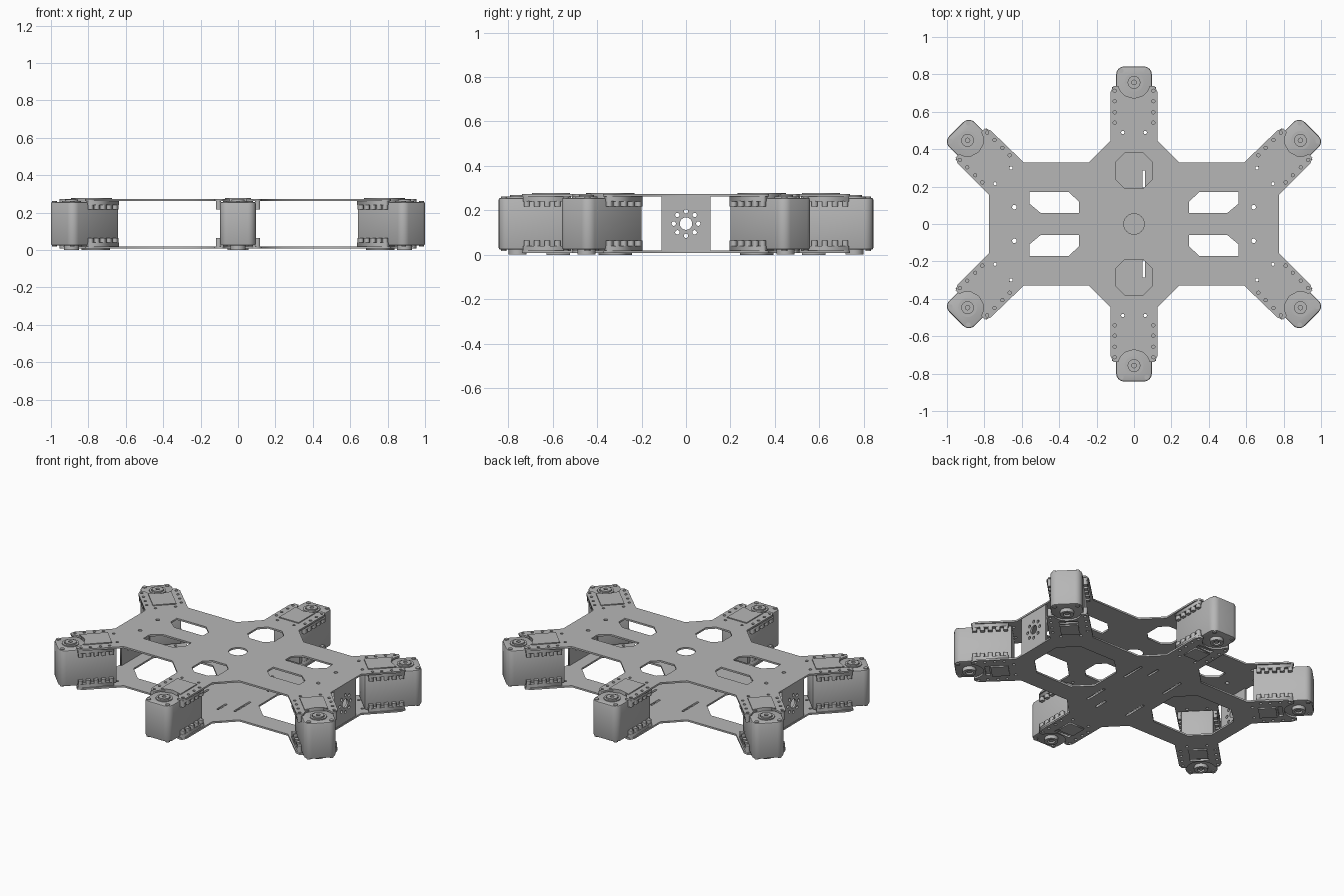
import bpy, bmesh
from math import sin, cos, pi, radians
from mathutils import Matrix, Vector

if "Cube" in bpy.data.objects:
    bpy.data.objects.remove(bpy.data.objects["Cube"])

grey = bpy.data.materials.new("plain grey")
grey.use_nodes = True
grey.diffuse_color = (0.47, 0.47, 0.47, 1)
grey.node_tree.nodes["Principled BSDF"].inputs["Base Color"].default_value = (0.47, 0.47, 0.47, 1)


def circle(x, y, r, n=20):
    return [(x + r * cos(2 * pi * i / n), y + r * sin(2 * pi * i / n)) for i in range(n)]


def rect(x0, x1, y0, y1):
    return [(x0, y0), (x1, y0), (x1, y1), (x0, y1)]


def chamfered(x0, x1, y0, y1, c):
    return [(x0 + c, y0), (x1 - c, y0), (x1, y0 + c), (x1, y1 - c),
            (x1 - c, y1), (x0 + c, y1), (x0, y1 - c), (x0, y0 + c)]


def slab(loops, z0, z1, bevel=0.0):
    """Extruded outline; every loop after the first is a hole."""
    curve = bpy.data.curves.new("outline", "CURVE")
    curve.dimensions = "2D"
    curve.fill_mode = "BOTH"
    curve.extrude = (z1 - z0) / 2
    for loop in loops:
        spline = curve.splines.new("POLY")
        spline.points.add(len(loop) - 1)
        for point, (x, y) in zip(spline.points, loop):
            point.co = (x, y, 0, 1)
        spline.use_cyclic_u = True
    temp = bpy.data.objects.new("outline", curve)
    bpy.context.collection.objects.link(temp)
    depsgraph = bpy.context.evaluated_depsgraph_get()
    mesh = bpy.data.meshes.new_from_object(temp.evaluated_get(depsgraph))
    bpy.data.objects.remove(temp)
    bm = bmesh.new()
    bm.from_mesh(mesh)
    bmesh.ops.remove_doubles(bm, verts=bm.verts, dist=0.0001)
    bmesh.ops.translate(bm, verts=bm.verts, vec=(0, 0, (z0 + z1) / 2))
    bmesh.ops.dissolve_limit(bm, angle_limit=0.01, verts=bm.verts, edges=bm.edges)
    bmesh.ops.recalc_face_normals(bm, faces=bm.faces)
    if bevel:
        rim = [e for e in bm.edges if len(e.link_faces) == 2 and e.calc_face_angle() > 1]
        bmesh.ops.bevel(bm, geom=rim, offset=bevel, segments=2, profile=0.5, affect="EDGES")
    bm.to_mesh(mesh)
    bm.free()
    mesh.materials.clear()
    mesh.materials.append(grey)
    return mesh


def place(name, mesh, matrix=Matrix()):
    obj = bpy.data.objects.new(name, mesh)
    bpy.context.collection.objects.link(obj)
    obj.matrix_world = matrix
    return obj


# Six arms: output axis position and outward direction
ARMS = {
    "left_back": (0.89, 0.447, 45), "middle_back": (0, 0.757, 90),
    "right_back": (-0.89, 0.447, 135), "right_front": (-0.89, -0.447, 225),
    "middle_front": (0, -0.757, 270), "left_front": (0.89, -0.447, 315),
}


def arm_matrix(arm):
    x, y, angle = ARMS[arm]
    return Matrix.Translation((x, y, 0)) @ Matrix.Rotation(radians(angle), 4, "Z")


def on_arm(arm, points):
    m = arm_matrix(arm)
    return [tuple((m @ Vector((u, v, 0)))[:2]) for u, v in points]


# Plate outline: one quadrant, mirrored
cup = [(0.085 * cos(a), 0.085 * sin(a)) for a in (radians(256 - 8 * i) for i in range(10))]
half_tip = [(-0.05, -0.125), (-0.02, -0.11), (-0.02, -0.088)] + cup
full_tip = half_tip + [(u, -v) for u, v in reversed(half_tip)]
quadrant = ([(0.775, 0.155)] + on_arm("left_back", full_tip)
            + [(0.59, 0.33), (0.24, 0.33), (0.125, 0.445)] + on_arm("middle_back", half_tip))
half = quadrant + [(-x, y) for x, y in reversed(quadrant)]
outline = half + [(x, -y) for x, y in reversed(half)]

# Holes shared by both plates
arm_holes = []
for arm in ARMS:
    for side in (-1, 1):
        for u in (-0.045, -0.1, -0.16, -0.215):
            arm_holes.append(on_arm(arm, circle(u, side * 0.103, 0.009, 10)))
        arm_holes.append(on_arm(arm, circle(-0.268, side * 0.06, 0.009, 10)))

top_holes = [circle(0, 0, 0.055, 32)]
bottom_holes = []
for s in (-1, 1):
    top_holes.append(chamfered(-0.095, 0.095, s * 0.285 - 0.095, s * 0.285 + 0.095, 0.045))
    bottom_holes.append(rect(0.045, 0.06, s * 0.24 - 0.045, s * 0.24 + 0.045))
    bottom_holes.append(chamfered(s * 0.45 - 0.23, s * 0.45 + 0.23, -0.2, 0.2, 0.1))
    for t in (-1, 1):
        window = [(0.295, 0.06), (0.50, 0.06), (0.56, 0.11), (0.56, 0.172), (0.35, 0.172), (0.295, 0.12)]
        top_holes.append([(s * x, t * y) for x, y in window])
        top_holes.append([(s * x, t * y) for x, y in circle(0.64, 0.09, 0.012, 12)])
        bottom_holes.append(rect(s * 0.15 - 0.007, s * 0.15 + 0.007, t * 0.17 - 0.08, t * 0.17 + 0.08))
for arm in ARMS:
    bottom_holes.append(on_arm(arm, rect(-0.12, -0.095, -0.055, 0.055)))

place("top_plate", slab([outline] + arm_holes + top_holes, 0.262, 0.273))
place("bottom_plate", slab([outline] + arm_holes + bottom_holes, 0.008, 0.019))

# Upright end plates with a bolt circle
ring = [circle(0.055 * cos(i * pi / 4), 0.055 * sin(i * pi / 4), 0.01, 12) for i in range(8)]
end_mesh = slab([rect(-0.11, 0.11, -0.1215, 0.1215), circle(0, 0, 0.028, 24)] + ring, -0.006, 0.006)
upright = Matrix(((0, 0, 1, 0), (1, 0, 0, 0), (0, 1, 0, 0), (0, 0, 0, 1)))
for s, side in ((1, "left"), (-1, "right")):
    place(side + "_end_plate", end_mesh, Matrix.Translation((s * 0.765, 0, 0.1405)) @ upright)

# Motor housing outline: square inner end, rounded outer corners
R = 0.042
corner = [(0.085 - R + R * cos(a), 0.095 - R + R * sin(a)) for a in (i * pi / 12 for i in range(7))]
side_line = corner + [(-0.26, 0.095)]
housing = side_line + [(u, -v) for u, v in reversed(side_line)]

parts = {
    "motor_housing": slab([housing], 0.024, 0.257, 0.008),
    "top_horn": slab([circle(0, 0, 0.05, 32), circle(0, 0, 0.037, 32)], 0.255, 0.263),
    "top_horn_hub": slab([circle(0, 0, 0.034, 32), circle(0, 0, 0.012, 16)], 0.255, 0.27),
    "bottom_horn": slab([circle(0, 0, 0.04, 32), circle(0, 0, 0.022, 24)], 0.001, 0.026),
    "bottom_horn_screw": slab([circle(0, 0, 0.014, 16)], 0.006, 0.026),
    "top_cover": slab([[(-0.235, -0.07), (-0.065, -0.07), (-0.085, 0), (-0.065, 0.07), (-0.235, 0.07)]],
                      0.255, 0.279),
    "bottom_cover": slab([rect(-0.235, -0.13, -0.055, 0.055)], 0.0, 0.026),
}
for s, side in ((1, "a"), (-1, "b")):
    parts["corner_screw_" + side] = slab([circle(0.062, s * 0.068, 0.013, 14)], 0.255, 0.262)
    parts["lower_corner_screw_" + side] = slab([circle(0.062, s * 0.068, 0.013, 14)], 0.018, 0.026)

# Toothed mounting flanges along both sides, top and bottom
v0, v1 = 0.09, 0.117
for level, z, d in (("top", 0.262, -1), ("bottom", 0.019, 1)):
    for s, side in ((1, "a"), (-1, "b")):
        lo, hi = sorted((s * v0, s * v1))
        za, zb = sorted((z, z + d * 0.022))
        parts[f"{level}_flange_{side}"] = slab([rect(-0.24, -0.025, lo, hi)], za, zb)
        za, zb = sorted((z + d * 0.02, z + d * 0.045))
        for i in range(5):
            u = -0.225 + i * 0.046
            parts[f"{level}_flange_tooth_{side}{i + 1}"] = slab([rect(u - 0.013, u + 0.013, lo, hi)], za, zb)

smooth = []
for arm in ARMS:
    for name, mesh in parts.items():
        obj = place(f"{arm}_{name}", mesh, arm_matrix(arm))
        if arm == "left_back" and ("horn" in name or "housing" in name or "screw" in name):
            smooth.append(obj)

# Smooth rounded housings and horns, keeping their edges sharp
bpy.ops.object.select_all(action="DESELECT")
for obj in smooth:
    obj.select_set(True)
bpy.context.view_layer.objects.active = smooth[0]
bpy.ops.object.shade_smooth_by_angle(angle=radians(35))
